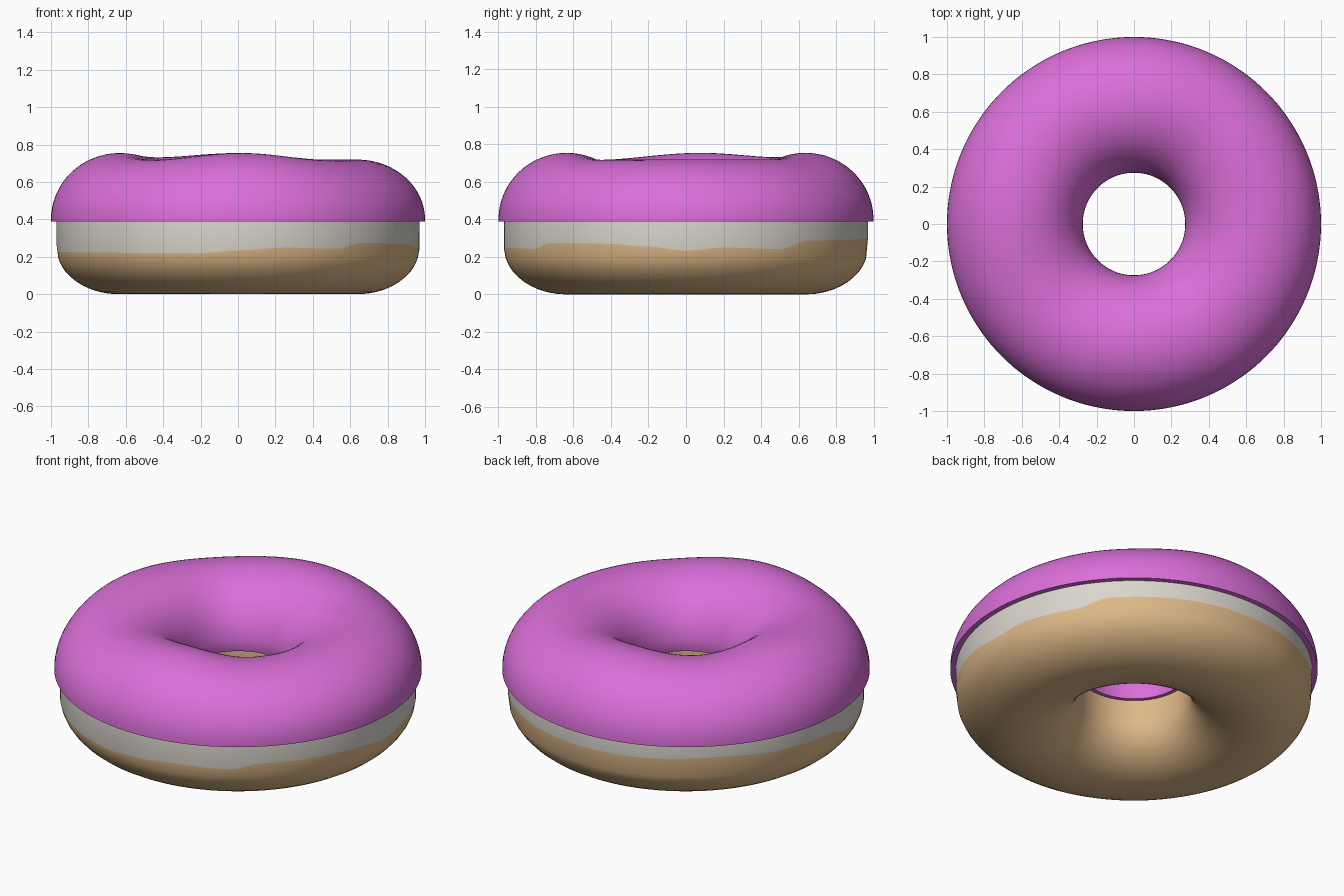
import bpy, bmesh, math

if "Cube" in bpy.data.objects:
    bpy.data.objects.remove(bpy.data.objects["Cube"])

SEG = 144
MID = 0.637          # radius of the ring's centre line


def material(name, rgb):
    m = bpy.data.materials.new(name)
    m.diffuse_color = (*rgb, 1)
    m.use_nodes = True
    m.node_tree.nodes["Principled BSDF"].inputs["Base Color"].default_value = m.diffuse_color
    return m


TAN = material("baked tan", (0.73, 0.48, 0.245))
CREAM = material("pale cream", (0.70, 0.67, 0.61))
PINK = material("orchid pink", (0.71, 0.16, 0.70))


def periodic(table, deg):
    """Smoothly eased lookup in an (angle, value) table that wraps at 360."""
    pts = table + [(table[0][0] + 360, table[0][1])]
    deg = (deg - table[0][0]) % 360 + table[0][0]
    for (a0, v0), (a1, v1) in zip(pts, pts[1:]):
        if a0 <= deg <= a1:
            t = (deg - a0) / (a1 - a0)
            return v0 + (v1 - v0) * t * t * (3 - 2 * t)
    return table[0][1]


def ring(name, profile, mats, pick):
    """Sweep a closed profile (a function of angle) around z; pick(row) gives the material."""
    bm = bmesh.new()
    cols = []
    for i in range(SEG):
        deg = i * 360 / SEG
        c, s = math.cos(math.radians(deg)), math.sin(math.radians(deg))
        cols.append([bm.verts.new((r * c, r * s, z)) for r, z in profile(deg)])
    n = len(cols[0])
    for i in range(SEG):
        a, b = cols[i], cols[(i + 1) % SEG]
        for j in range(n):
            k = (j + 1) % n
            f = bm.faces.new((a[j], b[j], b[k], a[k]))
            f.material_index = pick(j)
    bmesh.ops.recalc_face_normals(bm, faces=bm.faces)
    me = bpy.data.meshes.new(name)
    bm.to_mesh(me)
    bm.free()
    ob = bpy.data.objects.new(name, me)
    bpy.context.collection.objects.link(ob)
    for m in mats:
        me.materials.append(m)
    bpy.ops.object.select_all(action='DESELECT')
    ob.select_set(True)
    bpy.context.view_layer.objects.active = ob
    bpy.ops.object.shade_smooth_by_angle(angle=math.radians(40))
    return ob


def arc(a, b, z0, t0, t1, n):
    """Elliptic arc of the cross-section, angles in degrees, outer side = 0."""
    ts = [math.radians(t0 + (t1 - t0) * i / n) for i in range(n + 1)]
    return [(MID + a * math.cos(t), z0 + b * math.sin(t)) for t in ts]


# Wavy lower edge of the pale band, by angle from +x
BAND = [(-170, .225), (-102, .22), (-90, .235), (-75, .25), (-57, .243), (-48, .275),
        (-24, .27), (-12, .255), (0, .234), (12, .25), (31, .242), (42, .288),
        (80, .295), (110, .30), (135, .31), (160, .29), (178, .275)]
# Uneven height of the icing's crest, by angle from +x
CREST = [(-135, .718), (-88, .755), (-45, .718), (0, .72), (45, .72),
         (90, .755), (132, .732), (173, .755)]

LOW = 20   # segments in the lower dough arc


def dough_profile(deg):
    b = periodic(BAND, deg)
    lower = arc(.333, .25, .25, -180, -14, LOW)
    s = min(0, (b - .25) / .25)
    edge = (MID + .333 * math.sqrt(1 - s * s), b)
    return lower + [edge] + arc(.333, .28, .395, 0, 180, 16)


def icing_profile(deg):
    h = periodic(CREST, deg)
    outer = arc(.363, h - .40, .40, 0, 180, 32)
    inner = arc(.334, .295, .40, 180, 0, 16)
    return [(1.0, .39)] + outer + [(.281, .37), (.303, .37)] + inner + [(.97, .39)]


# Dough ring with the pale band cut in along its wavy edge
ring("dough", dough_profile, [TAN, CREAM], lambda j: 1 if j == LOW + 1 else 0)

# Icing shell on top
ring("icing", icing_profile, [PINK], lambda j: 0)
